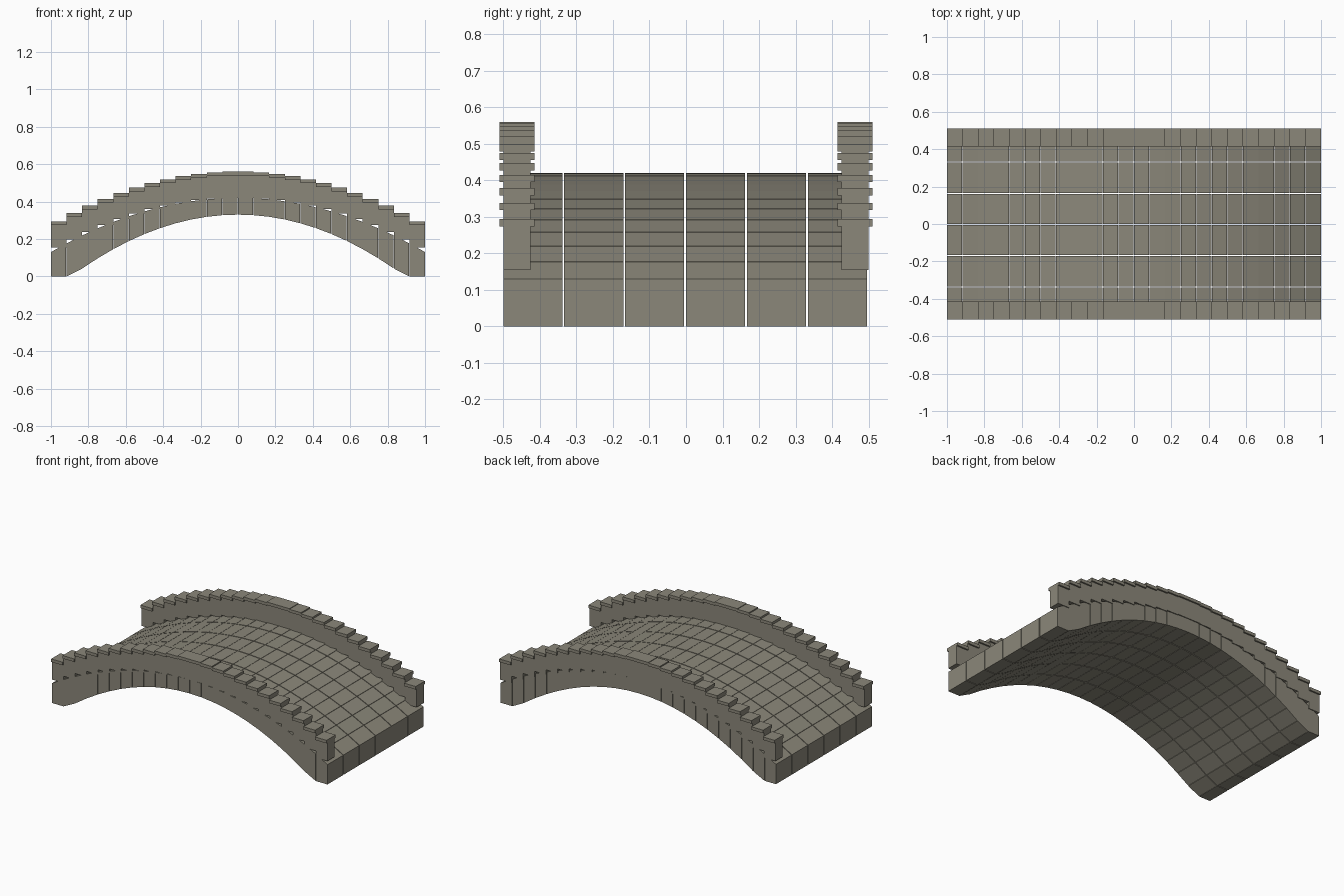
import bpy, bmesh

if "Cube" in bpy.data.objects:
    bpy.data.objects.remove(bpy.data.objects["Cube"])

N = 24            # segments along the span
ROWS = 6          # stone rows across the width
STEP = 2 / N
GAP_X, GAP_Y = 0.002, 0.005

stone = bpy.data.materials.new("weathered grey stone")
stone.diffuse_color = (0.26, 0.245, 0.195, 1)
stone.use_nodes = True
stone.node_tree.nodes["Principled BSDF"].inputs["Base Color"].default_value = stone.diffuse_color


def top(x):
    return 0.42 - 0.29 * x * x


def under(x):
    return max(0.0, 0.33 - 0.415 * x * x)


def prism(bm, profile, y0, y1):
    """Extrude an x-z profile (counter-clockwise seen from -y) from y0 to y1."""
    a = [bm.verts.new((x, y0, z)) for x, z in profile]
    b = [bm.verts.new((x, y1, z)) for x, z in profile]
    n = len(a)
    bm.faces.new(a)
    bm.faces.new(b[::-1])
    for i in range(n):
        j = (i + 1) % n
        bm.faces.new((a[j], a[i], b[i], b[j]))


def box(bm, x0, x1, y0, y1, z0, z1):
    prism(bm, [(x0, z0), (x1, z0), (x1, z1), (x0, z1)], y0, y1)


def finish(bm, name):
    bmesh.ops.recalc_face_normals(bm, faces=bm.faces)
    me = bpy.data.meshes.new(name)
    bm.to_mesh(me)
    bm.free()
    me.materials.append(stone)
    ob = bpy.data.objects.new(name, me)
    bpy.context.collection.objects.link(ob)


# Arched deck made of separate stone blocks
bm = bmesh.new()
for i in range(N):
    x0 = -1 + i * STEP
    x1 = x0 + STEP - (GAP_X if i < N - 1 else 0)
    profile = [(x0, under(x0)), (x1, under(x1)), (x1, top(x1)), (x0, top(x0))]
    for r in range(ROWS):
        y0 = -0.5 + r / ROWS
        prism(bm, profile, y0, y0 + 1 / ROWS - GAP_Y)
finish(bm, "arch_deck")

# Stepped parapets with overhanging cap stones on both sides
for side, label in ((-1, "front"), (1, "back")):
    wall, caps = bmesh.new(), bmesh.new()
    wy = sorted((side * 0.425, side * 0.5))
    cy = sorted((side * 0.415, side * 0.51))
    for i in range(N):
        x0 = -1 + i * STEP
        z = top(x0 + STEP / 2)
        box(wall, x0, x0 + STEP, *wy, z, z + 0.12)
        box(caps, x0, x0 + STEP, *cy, z + 0.12, z + 0.14)
    finish(wall, label + "_parapet")
    finish(caps, label + "_cap_stones")
